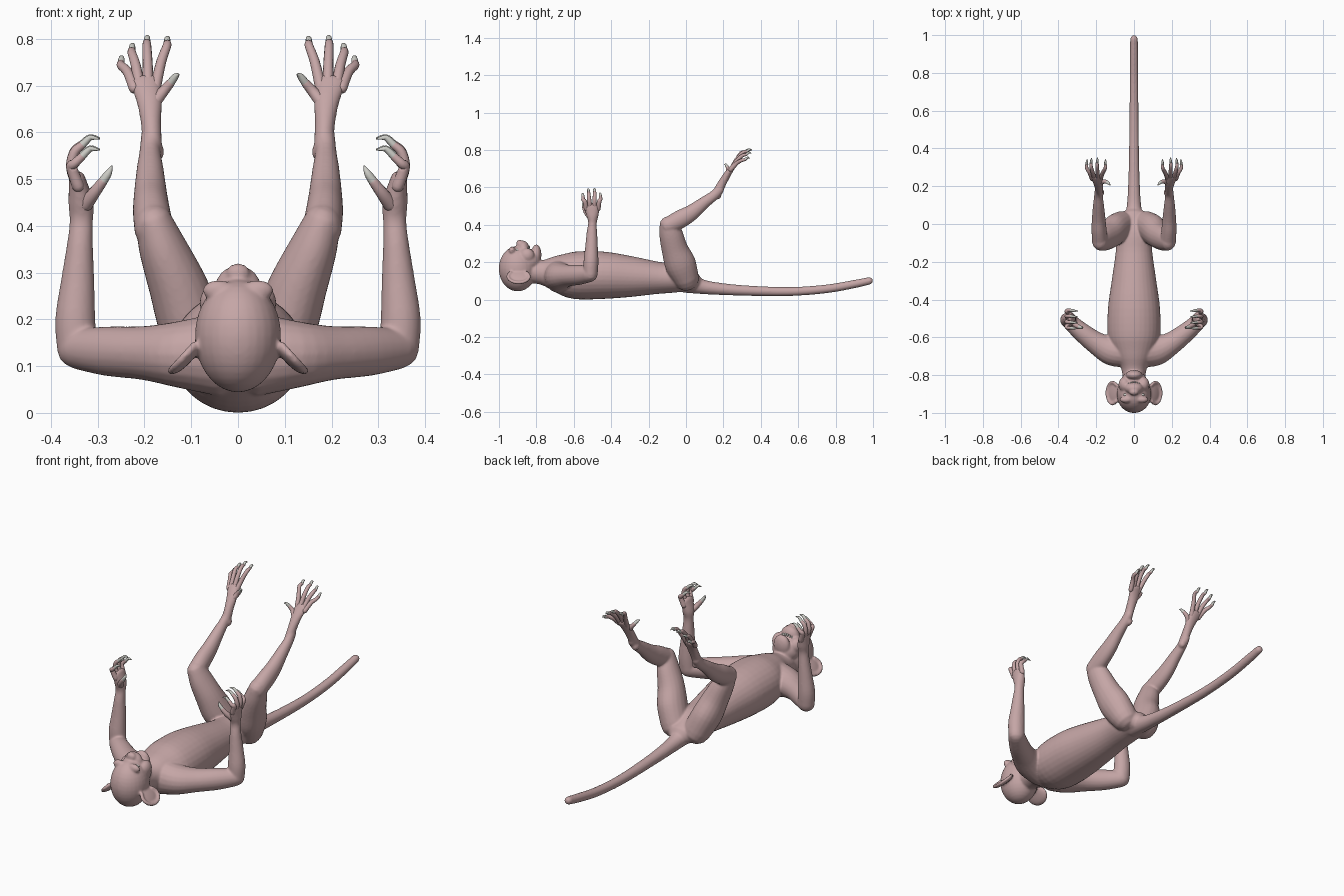
import bpy, bmesh
from math import sin, cos, pi, radians
from mathutils import Vector, Matrix

cube = bpy.data.objects.get("Cube")
if cube:
    bpy.data.objects.remove(cube)

X, Z = Vector((1, 0, 0)), Vector((0, 0, 1))


def material(name, rgb):
    m = bpy.data.materials.new(name)
    m.use_nodes = True
    m.diffuse_color = (*rgb, 1)
    bsdf = m.node_tree.nodes["Principled BSDF"]
    bsdf.inputs["Base Color"].default_value = (*rgb, 1)
    bsdf.inputs["Roughness"].default_value = 0.7
    return m


skin = material("pink skin", (0.56, 0.38, 0.38))
horn = material("pale horn", (0.6, 0.6, 0.56))


def spline(keys, steps=4):
    """Smooth curve through keys of (x, y, z, radius a, radius b)."""
    k = [Vector(p) for p in keys]
    out = []
    for i in range(len(k) - 1):
        a, b, c, d = k[max(i - 1, 0)], k[i], k[i + 1], k[min(i + 2, len(k) - 1)]
        for j in range(steps):
            t = j / steps
            out.append(0.5 * (2 * b + (c - a) * t + (2 * a - 5 * b + 4 * c - d) * t**2
                              + (3 * b - a - 3 * c + d) * t**3))
    return out + [k[-1]]


def tube(bm, keys, ref=X, sides=20):
    """Loft of ellipses with rounded ends; radius a lies along ref."""
    pts = spline(keys)
    centres = [Vector(p[:3]) for p in pts]
    rings = []
    last = len(pts) - 1
    for i, p in enumerate(pts):
        t = (centres[min(i + 1, last)] - centres[max(i - 1, 0)]).normalized()
        u = (ref - t * ref.dot(t)).normalized()
        v = t.cross(u)
        angles = [0]
        if i == 0:
            angles = [-80, -55, -28, 0]
        elif i == last:
            angles = [0, 28, 55, 80]
        for a in map(radians, angles):
            c = centres[i] + t * min(p[3], p[4]) * sin(a)
            rings.append([bm.verts.new(c + cos(a) * (u * p[3] * cos(w) + v * p[4] * sin(w)))
                          for w in (2 * pi * n / sides for n in range(sides))])
    for r, s in zip(rings, rings[1:]):
        for n in range(sides):
            m = (n + 1) % sides
            bm.faces.new((r[n], r[m], s[m], s[n]))
    bm.faces.new(rings[0][::-1])
    bm.faces.new(rings[-1])


def round_tube(bm, keys, ref=X, sides=12):
    tube(bm, [(*k, k[-1]) for k in keys], ref, sides)


def ball(bm, centre, radii, turn=0):
    mat = (Matrix.Translation(centre) @ Matrix.Rotation(radians(turn), 4, 'Y')
           @ Matrix.Diagonal((*radii, 1)))
    bmesh.ops.create_uvsphere(bm, u_segments=28, v_segments=18, radius=1, matrix=mat)


def mirror(bm):
    bmesh.ops.mirror(bm, geom=bm.verts[:] + bm.edges[:] + bm.faces[:],
                     axis='X', merge_dist=1e-6)


def finish(bm, name, mat):
    bmesh.ops.recalc_face_normals(bm, faces=bm.faces[:])
    for f in bm.faces:
        f.smooth = True
    me = bpy.data.meshes.new(name)
    bm.to_mesh(me)
    bm.free()
    me.materials.append(mat)
    ob = bpy.data.objects.new(name, me)
    bpy.context.collection.objects.link(ob)
    return ob


body = bmesh.new()

# Arms: upper arm, then forearm and palm
tube(body, [(.04, -.68, .125, .09, .08), (.12, -.67, .125, .073, .078),
            (.2, -.63, .128, .058, .06), (.28, -.57, .132, .053, .05),
            (.342, -.515, .137, .044, .042)], Z)
tube(body, [(.345, -.51, .135, .042, .038), (.348, -.508, .2, .043, .04),
            (.343, -.505, .28, .036, .034), (.338, -.503, .36, .028, .028),
            (.335, -.5, .41, .025, .023), (.336, -.5, .45, .027, .033),
            (.344, -.503, .5, .018, .043)])

# Legs: thigh, shin, foot
tube(body, [(.065, .0, .115, .068, .07), (.1, -.03, .19, .07, .083),
            (.128, -.06, .27, .063, .071), (.16, -.08, .35, .052, .063),
            (.179, -.092, .405, .041, .05)])
tube(body, [(.18, -.095, .395, .042, .046), (.185, -.03, .43, .04, .049),
            (.187, .03, .465, .036, .043), (.188, .1, .52, .029, .032),
            (.188, .15, .557, .023, .027), (.187, .18, .59, .021, .025)])
tube(body, [(.183, .163, .565, .021, .026), (.186, .192, .62, .022, .023),
            (.19, .222, .67, .028, .019), (.2, .25, .71, .033, .014)])
ball(body, (.176, .168, .558), (.018, .022, .022))

# Ears: flat dish with a raised rim
ball(body, (.106, -.895, .12), (.048, .058, .011), 48)
rim = []
for n in range(10):
    a = radians(-130 + 29 * n)
    d = .044 * cos(a)
    rim.append((.113 + d * .67, -.895 + .057 * sin(a), .123 - d * .74, .009))
round_tube(body, rim, Vector((.74, 0, .67)))

# Brows and cheeks
ball(body, (.042, -.93, .262), (.034, .018, .022))
ball(body, (.05, -.85, .235), (.032, .04, .04))
mirror(body)

# Torso, from neck to rump
tube(body, [(0, y, z, a, b) for y, z, a, b in (
    (-.84, .15, .06, .06), (-.77, .145, .066, .066), (-.7, .14, .1, .095),
    (-.6, .13, .137, .126), (-.45, .13, .138, .127), (-.3, .123, .118, .11),
    (-.15, .116, .097, .086), (-.05, .113, .092, .076), (.03, .095, .075, .055))], sides=32)

# Tail
round_tube(body, [(0, y, z, r) for y, z, r in (
    (0, .09, .055), (.06, .075, .044), (.13, .062, .035), (.3, .049, .028),
    (.55, .043, .024), (.75, .057, .023), (.9, .083, .022), (.98, .1, .02))], sides=20)

# Head: skull, face, muzzle, nose, lower jaw
ball(body, (0, -.9, .165), (.092, .101, .121))
ball(body, (0, -.85, .205), (.074, .075, .065))
ball(body, (0, -.87, .265), (.05, .034, .05))
ball(body, (0, -.89, .298), (.026, .018, .022))
ball(body, (0, -.8, .24), (.045, .027, .055))

skin_body = finish(body, "body", skin)
remesh = skin_body.modifiers.new("fuse parts", 'REMESH')
remesh.mode = 'VOXEL'
remesh.voxel_size = 0.005
remesh.use_smooth_shade = True
blend = skin_body.modifiers.new("soften joins", 'SMOOTH')
blend.factor = 0.5
blend.iterations = 8

# Fingers, toes and claws
digits, claws = bmesh.new(), bmesh.new()


def digit(points, radius, claw):
    n = len(points) - 1
    round_tube(digits, [(*p, radius * (1.15 - .4 * i / n)) for i, p in enumerate(points)])
    round_tube(claws, [(*p, radius * k) for p, k in zip([points[-1]] + claw, (.72, .55, .1))])


for base, tip, top in ((-.533, -.55, .548), (-.513, -.52, .572),
                       (-.49, -.488, .574), (-.47, -.457, .55)):
    digit([(.342, base, .485), (.356, (base + tip) / 2, .525),
           (.35, tip, top - .015), (.334, tip, top)], .0115,
          [(.316, tip - .002, top + .016), (.296, tip - .004, top + .014)])
digit([(.327, -.515, .445), (.308, -.535, .47), (.29, -.545, .494)], .014,
      [(.277, -.548, .513), (.27, -.545, .528)])

for base, tip, y, top in ((.177, .152, .315, .79), (.192, .195, .325, .792),
                          (.21, .227, .322, .775), (.222, .25, .315, .748)):
    mid = (base + tip) / 2
    digit([(base, .24, .695), (mid, .272, (top + .7) / 2 + .005),
           (tip, y - .02, top - .005), (tip, y, top)], .0105,
          [(tip - .001, y + .015, top + .011), (tip - .002, y + .028, top + .006)])
digit([(.185, .21, .655), (.162, .225, .685), (.144, .222, .706)], .0125,
      [(.133, .214, .72), (.126, .204, .724)])
mirror(digits)
mirror(claws)
finish(digits, "fingers_and_toes", skin)
finish(claws, "claws", horn)

# Eyes and teeth
eyes = bmesh.new()
ball(eyes, (.041, -.904, .262), (.014, .01, .01))
mirror(eyes)
finish(eyes, "eyes", horn)
teeth = bmesh.new()
for n in range(4):
    ball(teeth, (.006 + .011 * n, -.838 - .003 * n, .281 - .005 * n), (.005, .004, .008))
mirror(teeth)
finish(teeth, "teeth", horn)
